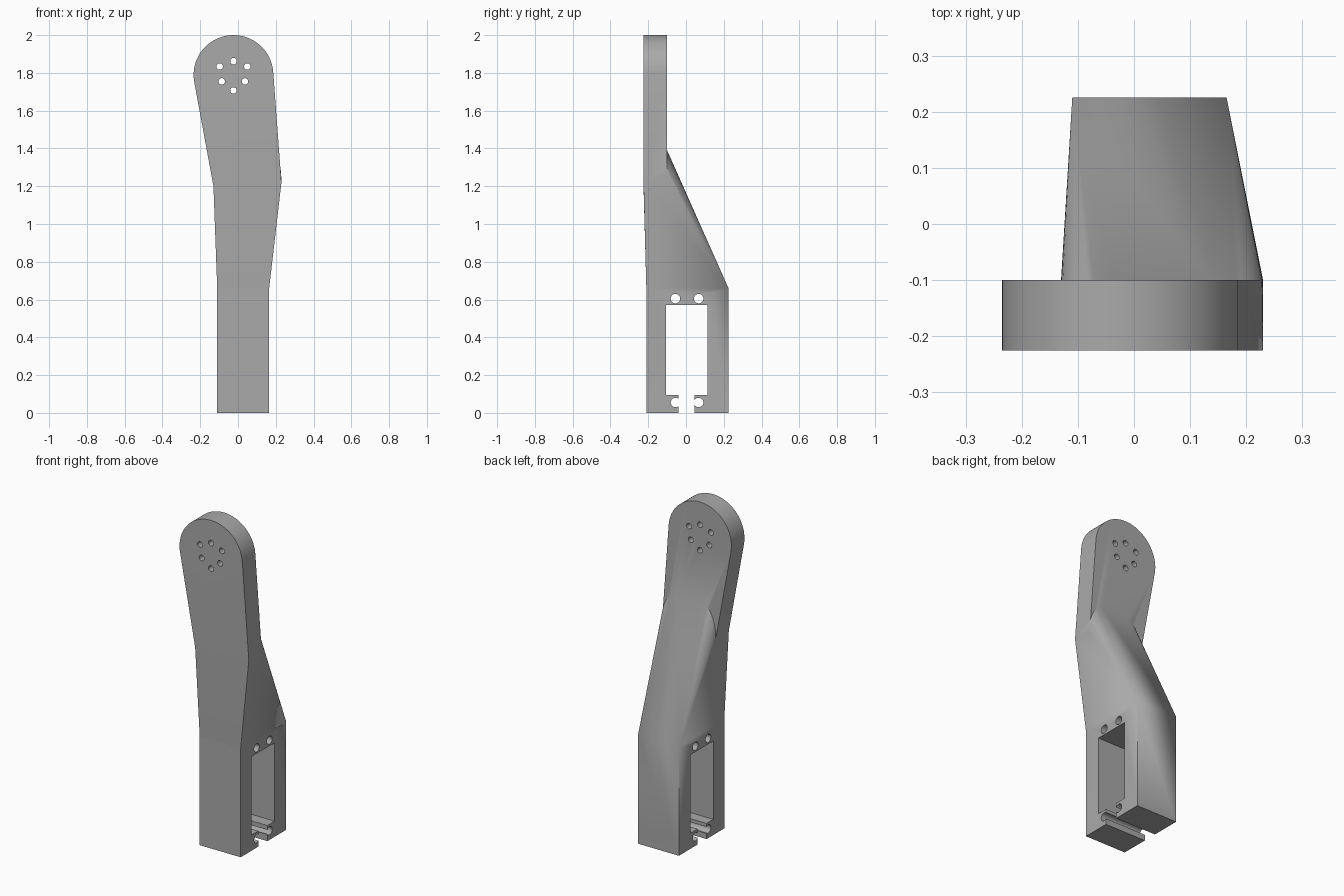
import bpy, bmesh, math
from mathutils import Matrix, Vector

cube = bpy.data.objects.get("Cube")
if cube:
    bpy.data.objects.remove(cube, do_unlink=True)

grey = bpy.data.materials.new("plain grey")
grey.use_nodes = True
colour = (0.4, 0.4, 0.4, 1)
grey.diffuse_color = colour
for node in grey.node_tree.nodes:
    if node.type == 'BSDF_PRINCIPLED':
        node.inputs["Base Color"].default_value = colour


def make_object(name, bm):
    bmesh.ops.recalc_face_normals(bm, faces=bm.faces[:])
    mesh = bpy.data.meshes.new(name)
    bm.to_mesh(mesh)
    bm.free()
    mesh.materials.append(grey)
    obj = bpy.data.objects.new(name, mesh)
    bpy.context.collection.objects.link(obj)
    return obj


def box(name, low, high):
    low, high = Vector(low), Vector(high)
    bm = bmesh.new()
    bmesh.ops.create_cube(bm, size=1, matrix=Matrix.Translation((low + high) / 2)
                          @ Matrix.Diagonal((*(high - low), 1)))
    return make_object(name, bm)


def rod(name, centre, radius, length, axis):
    bm = bmesh.new()
    bmesh.ops.create_cone(bm, cap_ends=True, segments=32, radius1=radius, radius2=radius,
                          depth=length, matrix=Matrix.Translation(centre)
                          @ Matrix.Rotation(math.pi / 2, 4, axis))
    return make_object(name, bm)


def combine(target, tool, operation):
    tool.hide_render = True
    mod = target.modifiers.new("combine", 'BOOLEAN')
    mod.operation = operation
    mod.solver = 'EXACT'
    mod.object = tool
    bpy.context.view_layer.objects.active = target
    bpy.ops.object.modifier_apply(modifier=mod.name)
    bpy.data.objects.remove(tool, do_unlink=True)


FRONT, BACK = -0.225, -0.1
X0, X1, TOP = -0.11, 0.165, 0.66

# Motor housing block at the bottom
link = box("arm_link", (X0, -0.21, 0), (X1, 0.225, TOP))

# Tapered neck between the block and the plate, with an arched upper end
left, right = Vector((-0.13, BACK, 1.2)), Vector((0.229, BACK, 1.25))
points = [(x, y, TOP) for x in (X0, X1) for y in (-0.21, 0.225)]
points += [(-0.13, FRONT, 1.2), (0.23, FRONT, 1.22), (0.23, BACK, 1.22)]
for end, inward in ((left, 0.095), (right, -0.095)):
    for i in range(13):
        a = math.pi / 2 * i / 12
        points.append((end.x + inward * (1 - math.cos(a)), BACK,
                       end.z + (1.39 - end.z) * math.sin(a)))
bm = bmesh.new()
for p in points:
    bm.verts.new(p)
hull = bmesh.ops.convex_hull(bm, input=bm.verts[:])
loose = [v for v in bm.verts if not v.link_faces]
bmesh.ops.delete(bm, geom=loose, context='VERTS')
combine(link, make_object("neck", bm), 'UNION')

# Upper plate with a rounded end
outline = [(-0.13, 1.2), (0.23, 1.22)]
for i in range(49):
    a = math.radians(4 + 186 * i / 48)
    outline.append((-0.024 + 0.211 * math.cos(a), 1.789 + 0.211 * math.sin(a)))
bm = bmesh.new()
face = bm.faces.new([bm.verts.new((x, FRONT, z)) for x, z in outline])
side = bmesh.ops.extrude_face_region(bm, geom=[face])
bmesh.ops.translate(bm, vec=(0, BACK - FRONT, 0),
                    verts=[g for g in side["geom"] if isinstance(g, bmesh.types.BMVert)])
combine(link, make_object("plate", bm), 'UNION')

# Window and bottom slot through the block
combine(link, box("window", (-1, -0.105, 0.095), (1, 0.115, 0.57)), 'DIFFERENCE')
combine(link, box("slot", (-1, -0.04, -0.1), (1, 0.046, 0.2)), 'DIFFERENCE')

# Screw holes around the window
for y in (-0.056, 0.067):
    for z in (0.055, 0.605):
        combine(link, rod("screw_hole", (0, y, z), 0.025, 1, 'Y'), 'DIFFERENCE')

# Ring of small holes in the plate
for x, z in ((-0.024, 1.862), (-0.024, 1.707), (-0.097, 1.834),
             (0.049, 1.834), (-0.086, 1.755), (0.037, 1.755)):
    combine(link, rod("plate_hole", (x, -0.16, z), 0.017, 0.5, 'X'), 'DIFFERENCE')

# Smooth curved surfaces, keep edges sharp
bpy.ops.object.select_all(action='DESELECT')
link.select_set(True)
bpy.context.view_layer.objects.active = link
bpy.ops.object.shade_smooth_by_angle(angle=math.radians(30))
